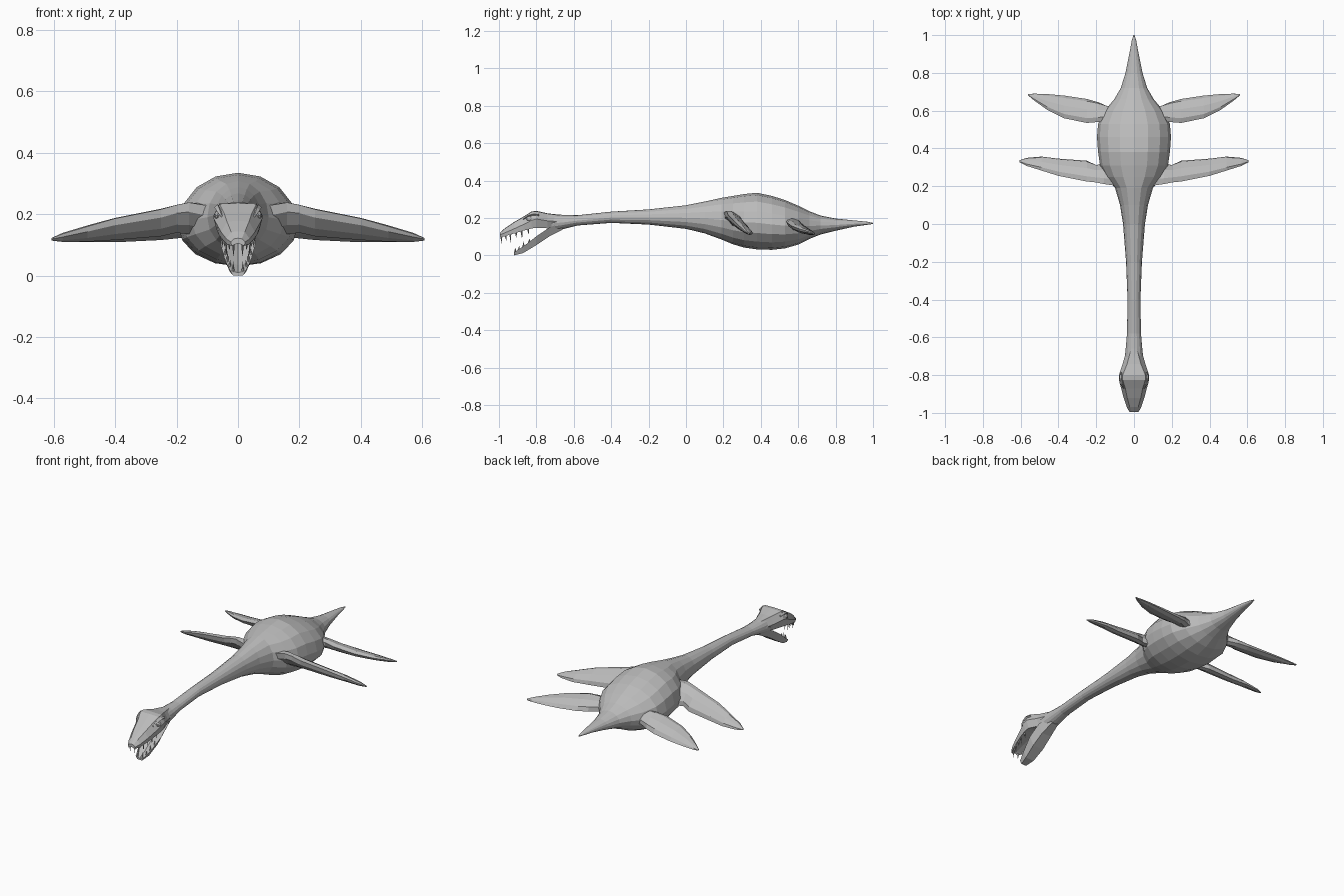
import bpy, bmesh, math
from mathutils import Vector

grey = bpy.data.materials.new("grey skin")
grey.diffuse_color = (0.5, 0.5, 0.5, 1)


def finish(name, bm):
    bmesh.ops.recalc_face_normals(bm, faces=bm.faces)
    me = bpy.data.meshes.new(name)
    bm.to_mesh(me)
    bm.free()
    me.materials.append(grey)
    ob = bpy.data.objects.new(name, me)
    bpy.context.collection.objects.link(ob)
    return ob


def loft(name, rings):
    """Skin a list of equally long point rings and cap both ends."""
    bm = bmesh.new()
    vs = [[bm.verts.new(p) for p in r] for r in rings]
    n = len(vs[0])
    for a, b in zip(vs, vs[1:]):
        for i in range(n):
            j = (i + 1) % n
            bm.faces.new((a[i], a[j], b[j], b[i]))
    bm.faces.new(vs[0])
    bm.faces.new(vs[-1])
    return finish(name, bm)


# Neck, trunk and tail: y, half width, bottom, top
spine = [(-0.72, .050, .125, .222), (-0.66, .044, .140, .217), (-0.58, .037, .160, .215),
         (-0.40, .034, .174, .234), (-0.20, .042, .165, .246), (0.0, .058, .142, .268),
         (0.10, .074, .118, .288), (0.19, .100, .085, .308), (0.25, .150, .060, .318),
         (0.31, .180, .042, .328), (0.38, .190, .032, .335), (0.46, .196, .030, .318),
         (0.53, .190, .038, .296), (0.60, .155, .058, .266), (0.66, .105, .088, .236),
         (0.72, .070, .112, .213), (0.80, .045, .132, .197), (0.90, .025, .154, .187),
         (0.97, .012, .164, .180), (1.0, .003, .168, .174)]
rings = []
for y, w, lo, hi in spine:
    mid = lo + (hi - lo) * 0.47
    ring = []
    for k in range(16):
        a = math.tau * k / 16
        s = math.sin(a)
        ring.append((w * math.cos(a), y, mid + s * ((hi - mid) if s > 0 else (mid - lo))))
    rings.append(ring)
loft("body", rings)

# Skull and upper jaw: y, crown half width, crown z, cheek width, cheek z, lip width, lip z
skull = [(-0.67, .018, .214, .040, .180, .020, .145), (-0.74, .036, .223, .060, .185, .045, .145),
         (-0.80, .060, .236, .080, .195, .068, .148), (-0.825, .060, .233, .080, .188, .068, .144),
         (-0.87, .046, .205, .068, .165, .062, .132), (-0.92, .036, .176, .055, .142, .050, .117),
         (-0.97, .022, .142, .038, .120, .035, .102), (-0.995, .012, .120, .024, .110, .020, .097)]
loft("upper_head", [[(wt, y, zt), (wc, y, zc), (wl, y, zl), (0, y, zl + .008), (-wl, y, zl),
                     (-wc, y, zc), (-wt, y, zt), (0, y, zt + .002)]
                    for y, wt, zt, wc, zc, wl, zl in skull])

# Open lower jaw with a grooved mouth floor: y, rim width, rim z, base width, base z
jaw = [(-0.66, .034, .175, .020, .138), (-0.73, .054, .150, .030, .102),
       (-0.80, .057, .102, .034, .055), (-0.87, .042, .048, .027, .013),
       (-0.92, .026, .016, .016, .0)]
loft("lower_jaw", [[(wr, y, zr), (wb, y, zb), (-wb, y, zb), (-wr, y, zr),
                    (-wr * .65, y, zr - .002), (0, y, zr - (zr - zb) * .4), (wr * .65, y, zr - .002)]
                   for y, wr, zr, wb, zb in jaw])


# Teeth: thin four-sided spikes along both jaws
def spikes(name, teeth):
    bm = bmesh.new()
    for x, y, z, length in teeth:
        for sx in (-1, 1):
            base = [bm.verts.new((sx * x + dx, y + dy, z)) for dx, dy in
                    ((.005, 0), (0, .006), (-.005, 0), (0, -.006))]
            tip = bm.verts.new((sx * x * .95, y + .004, z + length))
            bm.faces.new(base)
            for i in range(4):
                bm.faces.new((base[i], base[(i + 1) % 4], tip))
    finish(name, bm)


spikes("upper_teeth", [(.015, -.988, .105, -.045), (.029, -.965, .110, -.030),
                       (.039, -.94, .118, -.055), (.046, -.91, .125, -.035),
                       (.053, -.88, .135, -.050), (.057, -.845, .142, -.030)])
spikes("lower_teeth", [(.016, -.915, .012, .035), (.027, -.895, .028, .025),
                       (.035, -.87, .045, .035), (.042, -.84, .067, .025)])

# Eyes under slanting brow ridges
for side, sx in (("left", 1), ("right", -1)):
    bm = bmesh.new()
    bmesh.ops.create_uvsphere(bm, u_segments=10, v_segments=6, radius=1)
    for v in bm.verts:
        v.co = Vector((sx * .066 + v.co.x * .012, -.835 + v.co.y * .020, .196 + v.co.z * .014))
    finish(side + "_eye", bm)
    brow = [(.068, -.785, .218, .006), (.067, -.815, .222, .010),
            (.062, -.845, .213, .009), (.054, -.872, .194, .004)]
    loft(side + "_brow", [[(sx * x + r, y, z), (sx * x, y, z + r), (sx * x - r, y, z),
                           (sx * x, y, z - r)] for x, y, z, r in brow])

# Flippers: x, leading edge y and z, trailing edge y and z, thickness
flippers = {
    "front_flipper": [(.08, .20, .225, .34, .130, .070), (.16, .212, .238, .322, .135, .060),
                      (.20, .220, .230, .312, .140, .054), (.25, .225, .216, .335, .130, .052),
                      (.40, .255, .186, .346, .118, .042), (.49, .283, .160, .357, .114, .034),
                      (.57, .308, .136, .350, .113, .022), (.607, .328, .122, .337, .115, .007)],
    "rear_flipper": [(.06, .53, .195, .63, .130, .070), (.14, .545, .192, .622, .135, .060),
                     (.19, .540, .187, .645, .130, .052), (.25, .535, .180, .662, .123, .048),
                     (.37, .560, .160, .680, .117, .040), (.46, .605, .142, .688, .115, .030),
                     (.53, .655, .128, .690, .114, .018), (.56, .680, .121, .688, .115, .007)]}
for name, rows in flippers.items():
    for side, sx in (("left", 1), ("right", -1)):
        rings = []
        for x, y1, z1, y2, z2, t in rows:
            lead, trail = Vector((sx * x, y1, z1)), Vector((sx * x, y2, z2))
            c, chord = (lead + trail) / 2, (lead - trail) / 2
            up = Vector((0, chord.z, -chord.y)).normalized() * t / 2
            rings.append([c + chord * math.cos(math.tau * k / 8) + up * math.sin(math.tau * k / 8)
                          for k in range(8)])
        loft(side + "_" + name, rings)
